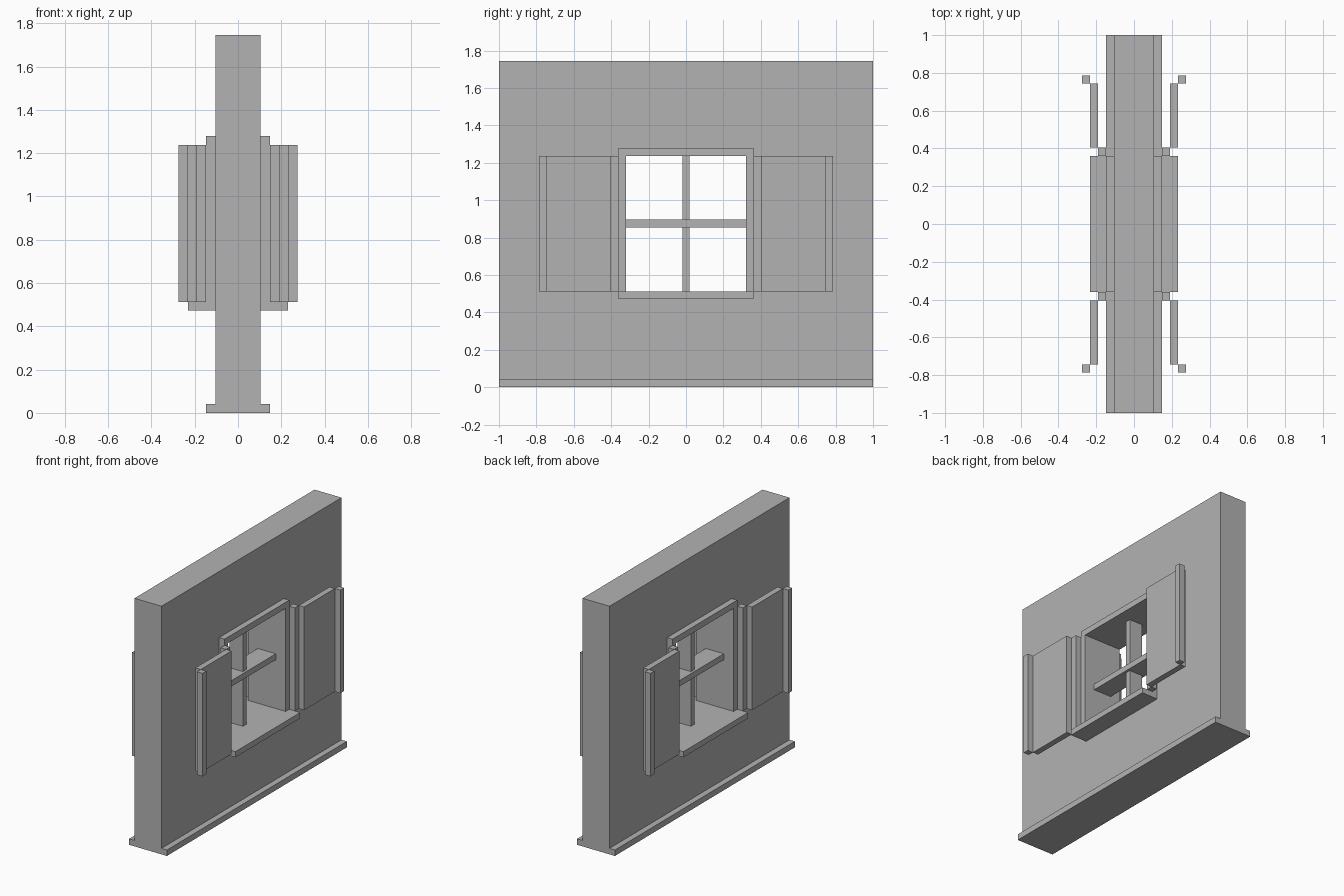
import bpy
import bmesh

if "Cube" in bpy.data.objects:
    bpy.data.objects.remove(bpy.data.objects["Cube"])

# Single plain grey for everything
grey = bpy.data.materials.new("plain_grey")
grey.diffuse_color = (0.45, 0.45, 0.45, 1.0)
grey.use_nodes = True
grey.node_tree.nodes["Principled BSDF"].inputs["Base Color"].default_value = grey.diffuse_color


def box(name, x, y, z):
    """Axis-aligned box from (min, max) ranges."""
    bm = bmesh.new()
    bmesh.ops.create_cube(bm, size=1)
    for v in bm.verts:
        for i, (lo, hi) in enumerate((x, y, z)):
            v.co[i] = lo if v.co[i] < 0 else hi
    mesh = bpy.data.meshes.new(name)
    bm.to_mesh(mesh)
    bm.free()
    mesh.materials.append(grey)
    obj = bpy.data.objects.new(name, mesh)
    bpy.context.collection.objects.link(obj)
    return obj


def sym(a):
    return (-a, a)


def span(sign, a, b):
    return tuple(sorted((sign * a, sign * b)))


WALL, FRAME = 0.105, 0.147          # half depths
IN_Y, OUT_Y = 0.32, 0.36            # opening and frame half widths
SILL_Z, LOW, HIGH, HEAD_Z = 0.472, 0.512, 1.237, 1.28

# Wall with a window opening
wall = box("wall", sym(WALL), sym(1.0), (0.0, 1.745))
cutter = box("opening_cutter", sym(0.5), sym(OUT_Y), (SILL_Z, HEAD_Z))
cutter.hide_render = True
cutter.hide_set(True)
cut = wall.modifiers.new("opening", 'BOOLEAN')
cut.operation = 'DIFFERENCE'
cut.solver = 'EXACT'
cut.object = cutter

# Skirting along the foot of both wall faces
for s, side in ((1, "right"), (-1, "left")):
    box("skirting_" + side, span(s, WALL, FRAME), sym(1.0), (0.0, 0.042))

# Window surround
box("window_sill", sym(0.232), sym(OUT_Y), (SILL_Z, LOW))
box("window_head", sym(FRAME), sym(OUT_Y), (HIGH, HEAD_Z))
for s, side in ((1, "back"), (-1, "front")):
    box("window_jamb_" + side, sym(FRAME), span(s, IN_Y, OUT_Y), (LOW, HIGH))

# Crossing glazing bars
box("mullion", sym(0.052), sym(0.02), (LOW, HIGH))
box("transom", sym(0.07), sym(IN_Y), (0.855, 0.897))

# Open shutters: stepped hinge strip, panel and outer strip, on all four corners
for sx, a in ((1, "right"), (-1, "left")):
    for sy, b in ((1, "back"), (-1, "front")):
        tag = f"_{a}_{b}"
        z = (LOW, HIGH)
        box("shutter_hinge" + tag, span(sx, 0.147, 0.19), span(sy, 0.36, 0.404), z)
        box("shutter_panel" + tag, span(sx, 0.19, 0.232), span(sy, 0.404, 0.745), z)
        box("shutter_edge" + tag, span(sx, 0.232, 0.275), span(sy, 0.745, 0.787), z)
